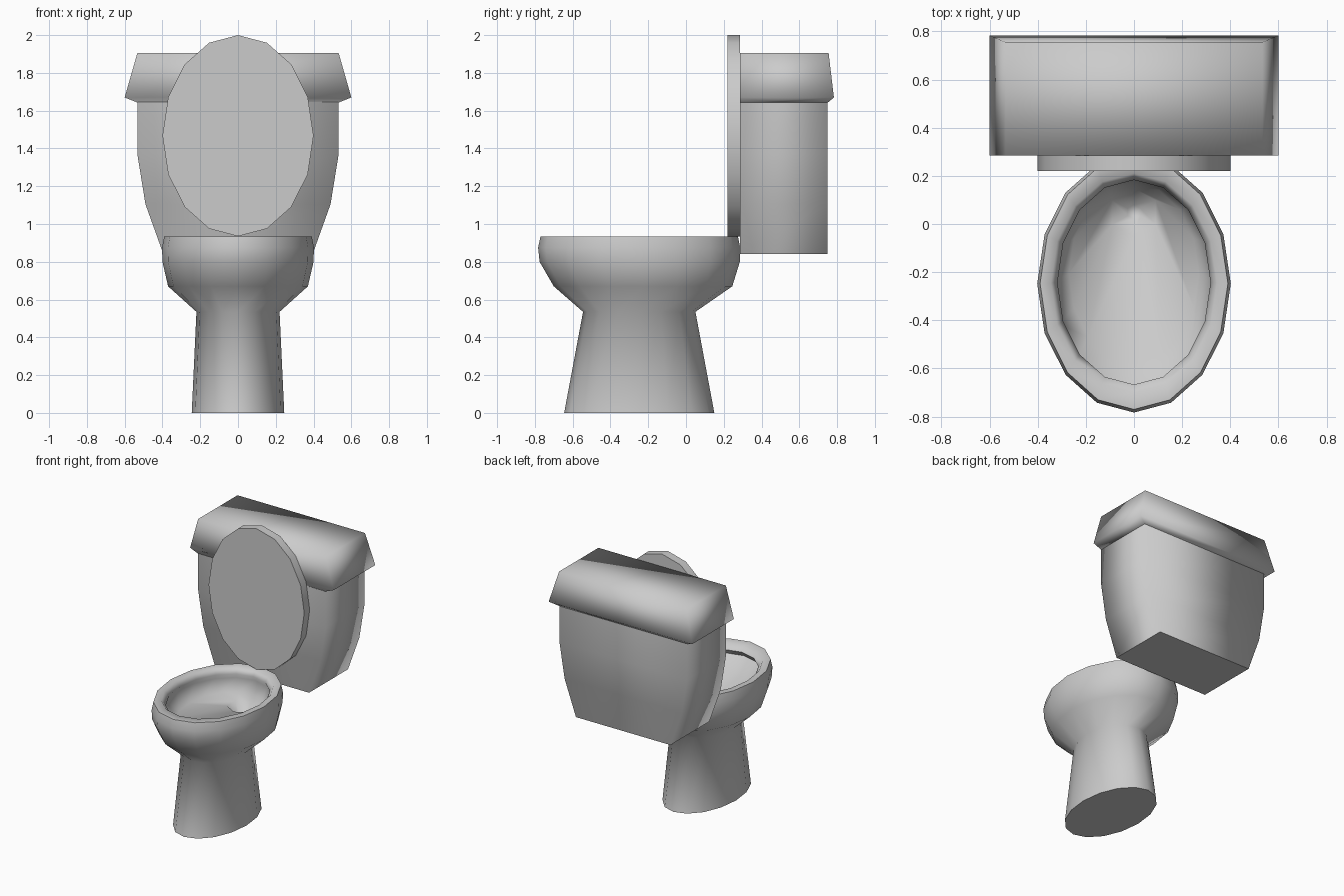
import bpy, bmesh, math
from math import sin, cos, pi

if "Cube" in bpy.data.objects:
    bpy.data.objects.remove(bpy.data.objects["Cube"])

SIDES = 16


def oval(z, rx, front, back, step=0):
    """Horizontal oval ring; step snaps the points to a coarser polygon."""
    cy, ry = (front + back) / 2, (back - front) / 2
    pts = []
    for i in range(SIDES):
        a = i * 2 * pi / SIDES
        if step:
            a = round(a / step) * step
        pts.append((rx * sin(a), cy - ry * cos(a), z))
    return pts


def rect(z, hx, front, back):
    return [(-hx, front, z), (hx, front, z), (hx, back, z), (-hx, back, z)]


def loft(name, rings, flat=(), sharp_angle=None):
    """Skin a stack of rings, closing both ends; 'flat' lists unsmoothed caps."""
    bm = bmesh.new()
    loops = [[bm.verts.new(p) for p in r] for r in rings]
    n = len(rings[0])
    for a, b in zip(loops, loops[1:]):
        for i in range(n):
            j = (i + 1) % n
            bm.faces.new((a[i], a[j], b[j], b[i])).smooth = True
    bm.faces.new(loops[0][::-1]).smooth = 0 not in flat
    bm.faces.new(loops[-1]).smooth = 1 not in flat
    bmesh.ops.remove_doubles(bm, verts=bm.verts[:], dist=0.0005)
    bmesh.ops.recalc_face_normals(bm, faces=bm.faces[:])
    me = bpy.data.meshes.new(name)
    bm.to_mesh(me)
    bm.free()
    ob = bpy.data.objects.new(name, me)
    bpy.context.collection.objects.link(ob)
    if sharp_angle:
        bpy.ops.object.select_all(action='DESELECT')
        ob.select_set(True)
        bpy.context.view_layer.objects.active = ob
        bpy.ops.object.shade_smooth_by_angle(angle=math.radians(sharp_angle))
    return ob


# Pedestal, bowl, rim, hollow inside and hexagonal drain
loft("bowl", [
    oval(0.0, 0.245, -0.645, 0.15),
    oval(0.535, 0.22, -0.545, 0.05),
    oval(0.67, 0.37, -0.70, 0.245),
    oval(0.80, 0.40, -0.775, 0.285),
    oval(0.875, 0.402, -0.783, 0.287),
    oval(0.935, 0.39, -0.77, 0.275),
    oval(0.935, 0.345, -0.70, 0.21),
    oval(0.895, 0.318, -0.667, 0.183),
    oval(0.86, 0.335, -0.69, 0.20),
    oval(0.77, 0.27, -0.58, 0.17),
    oval(0.72, 0.104, -0.052, 0.148, pi / 3),
    oval(0.62, 0.03, 0.02, 0.08, pi / 3),
], sharp_angle=65)

# Raised oval lid standing against the tank
lid = loft("seat_lid", [
    oval(0.0, 0.40, -0.5325, 0.5325),
    oval(0.065, 0.40, -0.5325, 0.5325),
], sharp_angle=40)
for v in lid.data.vertices:
    x, y, z = v.co
    v.co = (x, 0.285 - z, y + 1.4675)

# Water tank, narrowing towards the bottom
loft("tank", [rect(z, hx, 0.285, 0.75) for z, hx in
              ((0.84, 0.395), (1.105, 0.49), (1.37, 0.533), (1.645, 0.533))],
     flat=(0, 1))

# Overhanging tank cover
loft("tank_cover", [
    rect(1.642, 0.53, 0.285, 0.75),
    rect(1.67, 0.60, 0.285, 0.783),
    rect(1.905, 0.533, 0.285, 0.755),
], flat=(0,))
lid.data.update()
for ob in bpy.data.objects:
    bm = bmesh.new()
    bm.from_mesh(ob.data)
    bmesh.ops.recalc_face_normals(bm, faces=bm.faces[:])
    bm.to_mesh(ob.data)
    bm.free()
